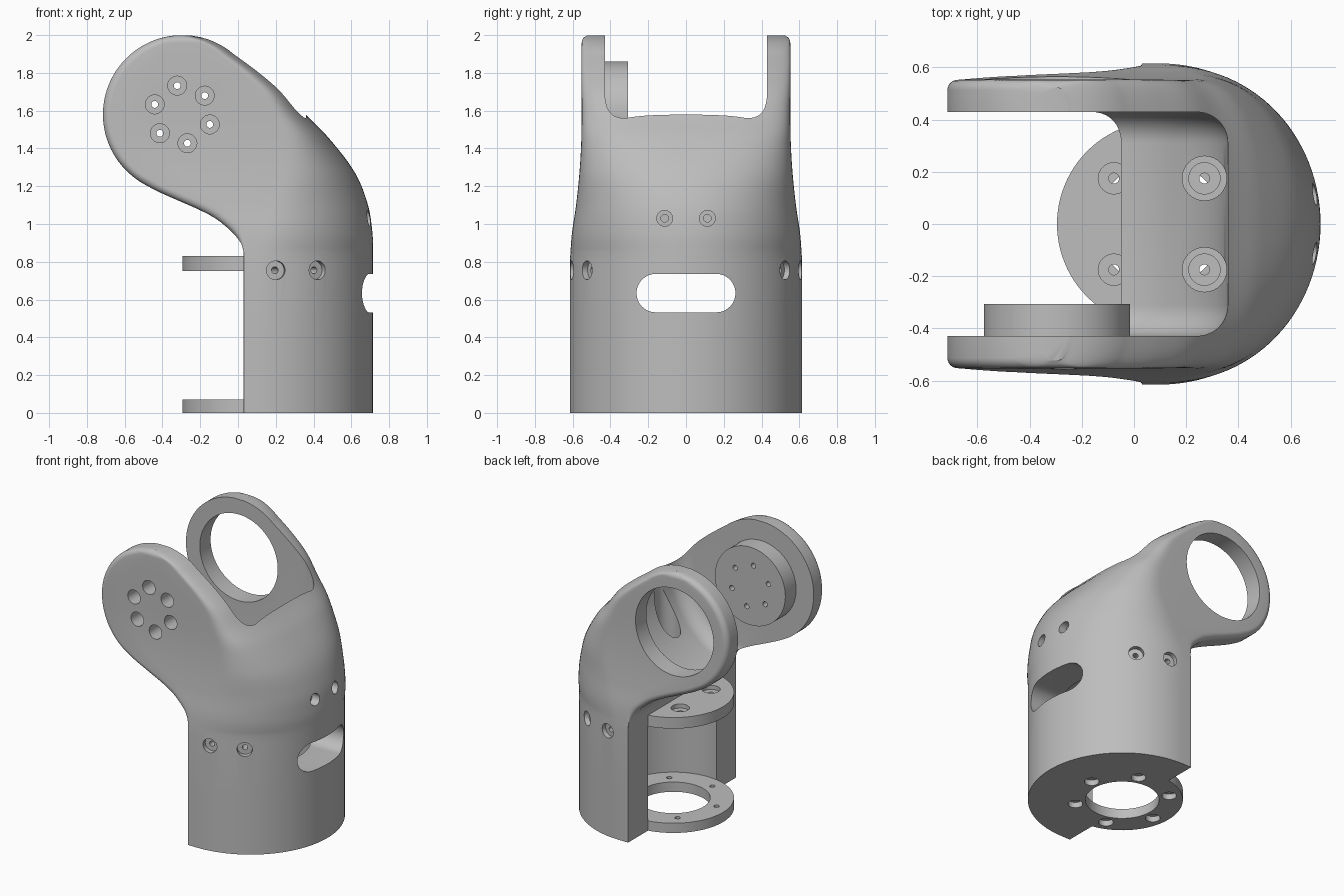
import bpy, bmesh
from math import sin, cos, pi, sqrt, radians
from mathutils import Vector

if "Cube" in bpy.data.objects:
    bpy.data.objects.remove(bpy.data.objects["Cube"])

CX = 0.1                          # axis of the round base
JOINT = Vector((-0.295, 0, 1.58)) # axis of the arm joint
ARM_R = 0.42
X, Y, Z = Vector((1, 0, 0)), Vector((0, 1, 0)), Vector((0, 0, 1))


def smooth(table, z):
    """Smooth interpolation through (z, value) pairs."""
    if z <= table[0][0]:
        return table[0][1]
    for i in range(len(table) - 1):
        (z0, v0), (z1, v1) = table[i], table[i + 1]
        if z <= z1:
            zp, vp = table[max(i - 1, 0)]
            zn, vn = table[min(i + 2, len(table) - 1)]
            h, t = z1 - z0, (z - z0) / (z1 - z0)
            m0, m1 = (v1 - vp) / (z1 - zp) * h, (vn - v0) / (zn - z0) * h
            return (v0 + t * m0 + t * t * (3 * (v1 - v0) - 2 * m0 - m1)
                    + t ** 3 * (2 * (v0 - v1) + m0 + m1))
    return table[-1][1]


def lathe(bm, steps, origin, axis, n=64):
    """Closed solid turned from (radius, height) steps about an axis."""
    origin, axis = Vector(origin), Vector(axis).normalized()
    u = axis.orthogonal().normalized()
    v = axis.cross(u)
    rings = []
    for r, h in steps:
        rings.append([bm.verts.new(origin + axis * h + (u * cos(a) + v * sin(a)) * r)
                      for a in (2 * pi * k / n for k in range(n))])
    skin(bm, rings)


def skin(bm, rings):
    n = len(rings[0])
    for a, b in zip(rings, rings[1:]):
        for k in range(n):
            bm.faces.new((a[k], a[(k + 1) % n], b[(k + 1) % n], b[k]))
    bm.faces.new(rings[0][::-1])
    bm.faces.new(rings[-1])


def make(name, bm):
    bmesh.ops.recalc_face_normals(bm, faces=bm.faces)
    me = bpy.data.meshes.new(name)
    bm.to_mesh(me)
    bm.free()
    ob = bpy.data.objects.new(name, me)
    bpy.context.collection.objects.link(ob)
    return ob


def solid(name, steps, origin, axis, n=96):
    bm = bmesh.new()
    lathe(bm, steps, origin, axis, n)
    return make(name, bm)


def combine(target, tool, operation):
    mod = target.modifiers.new("combine", 'BOOLEAN')
    mod.operation, mod.object, mod.solver = operation, tool, 'EXACT'
    deps = bpy.context.evaluated_depsgraph_get()
    me = bpy.data.meshes.new_from_object(target.evaluated_get(deps))
    target.modifiers.clear()
    target.data = me
    bpy.data.objects.remove(tool)


# Silhouette curves of the outer shell
FRONT = [(.85, .03), (.9, .015), (.96, -.035), (1.03, -.12), (1.08, -.215),
         (1.13, -.33), (1.18, -.44), (1.23, -.53)]
BACK = [(.85, .715), (.95, .712), (1.1, .688), (1.27, .62), (1.45, .485),
        (1.57, .368), (1.7, .255), (1.8, .135), (1.9, -.003)]
WIDTH = [(.8, .615), (.95, .604), (1.1, .582), (1.3, .562), (1.5, .553),
         (1.96, .552), (1.985, .543), (2, .52)]
DEPTH = [(.85, .615), (1.1, .5), (1.3, .36), (1.57, .2), (1.8, .12), (2, .1)]
POWER = [(.85, 2), (1.3, 2.2), (1.57, 2.8), (2, 3)]


def circle_half(z):
    return sqrt(max(ARM_R ** 2 - (z - JOINT.z) ** 2, 0))


def front_x(z):
    return smooth(FRONT, z) if z < 1.23 else JOINT.x - circle_half(z)


def back_x(z):
    return smooth(BACK, z) if z < 1.9 else JOINT.x + .02 + circle_half(z)


def section(z):
    """Outline at one height: rounded front edges, flat sides, bowed back."""
    xl, xr, w = front_x(z), back_x(z), smooth(WIDTH, z)
    p = smooth(POWER, z)
    f = .002
    if z > .86:
        slope = (front_x(z + .002) - front_x(z - .002)) / .004
        f = min(.04 * sqrt(1 + slope * slope), .13, .25 * (xr - xl))
        f = max(.002, f * min(1, (z - .85) / .12))
    fy = min(f, .04)
    a = min(smooth(DEPTH, z), xr - xl - f - .01)
    xc = xr - a
    half = [(xl + f * (1 - cos(t)), w - fy * (1 - sin(t)))
            for t in (pi / 2 * k / 6 for k in range(7))]
    half += [(xl + f + (xc - xl - f) * k / 4, w) for k in range(1, 4)]
    for k in range(28):
        t = pi / 2 * (1 - k / 28)
        half.append((xc + a * cos(t) ** (2 / p), w * sin(t) ** (2 / p)))
    return half + [(xr, 0)] + [(x, -y) for x, y in reversed(half)]


# Outer shell: round base lofted into the leaning fork
bm = bmesh.new()
levels = [0, .4, .8] + [.85 + 1.148 * sin(pi / 2 * k / 80) for k in range(81)]
skin(bm, [[bm.verts.new((x, y, z)) for x, y in section(z)] for z in levels])
body = make("fork_housing", bm)

# Round flanges of the base, and the bay between them
for name, z0, z1 in (("lower_flange", 0, .07), ("upper_flange", .75, .83)):
    combine(body, solid(name, [(.395, z0), (.395, z1)], (CX, 0, 0), Z), 'UNION')
combine(body, solid("bay", [(.393, .07), (.393, .75)], (CX, 0, 0), Z), 'DIFFERENCE')

# Clearance between the fork arms, with rounded edges
R, H, F = .655, .43, .12
edge = [(R - F + F * sin(t), H - F + F * cos(t))
        for t in (pi / 2 * k / 10 for k in range(11))]
steps = [(r, -h) for r, h in edge] + [(r, h) for r, h in reversed(edge)]
combine(body, solid("fork_gap", steps, JOINT, Y, 160), 'DIFFERENCE')

# Joint boss on the inside of one arm
combine(body, solid("joint_boss", [(.28, -.46), (.28, -.307)], JOINT, Y), 'UNION')

# All round openings, gathered into one cutter
bm = bmesh.new()
lathe(bm, [(.31, .3), (.31, .8)], JOINT, Y, 96)          # bearing ring
lathe(bm, [(.24, -.1), (.24, .2)], (CX, 0, 0), Z, 96)    # base opening
for k in range(6):
    a = radians(40 + 60 * k)                              # joint screws
    o = JOINT + Vector((cos(a), 0, sin(a))) * .155
    lathe(bm, [(.05, -.7), (.05, -.4), (.018, -.4), (.018, -.2)], o, Y, 32)
    a = radians(10 + 60 * k)                              # base screws
    o = (CX + .31 * cos(a), .31 * sin(a), 0)
    lathe(bm, [(.048, -.1), (.048, .04), (.018, .04), (.018, .15)], o, Z, 32)
for s in (-1, 1):
    # flange screws
    lathe(bm, [(.02, .6), (.02, .8), (.06, .8), (.06, .9)], (-.077, .175 * s, 0), Z, 32)
    lathe(bm, [(.02, .6), (.02, .8), (.06, .8), (.06, .9), (.085, .9), (.085, 1.8)],
          (.27, .175 * s, 0), Z, 32)
    # side screws
    for deg in (9.4, 31.4):
        d = Vector((sin(radians(deg)), s * cos(radians(deg)), 0))
        lathe(bm, [(.018, .3), (.018, .58), (.05, .58), (.05, .8)], (CX, 0, .755), d, 32)
    # rear screws
    lathe(bm, [(.02, .45), (.02, .64), (.042, .64), (.042, .9)], (0, .113 * s, 1.03), X, 32)
combine(body, make("openings", bm), 'DIFFERENCE')

# Rounded cable slot through the rear wall
bm = bmesh.new()
outline = []
for k in range(34):
    i, s = k % 17, 1 if k < 17 else -1
    t = -pi / 2 + pi * i / 16
    outline.append((s * (.16 + .102 * cos(t)), .634 + s * .102 * sin(t)))
skin(bm, [[bm.verts.new((x, y, z)) for y, z in outline] for x in (.2, .9)])
combine(body, make("cable_slot", bm), 'DIFFERENCE')

# Plain grey finish
grey = bpy.data.materials.new("plain_grey")
grey.use_nodes = True
colour = (.51, .51, .51, 1)
grey.diffuse_color = colour
grey.node_tree.nodes["Principled BSDF"].inputs["Base Color"].default_value = colour
body.data.materials.clear()
body.data.materials.append(grey)
body.data.polygons.foreach_set("material_index", [0] * len(body.data.polygons))

for ob in bpy.context.selected_objects:
    ob.select_set(False)
body.select_set(True)
bpy.context.view_layer.objects.active = body
bpy.ops.object.shade_smooth_by_angle(angle=radians(30))
